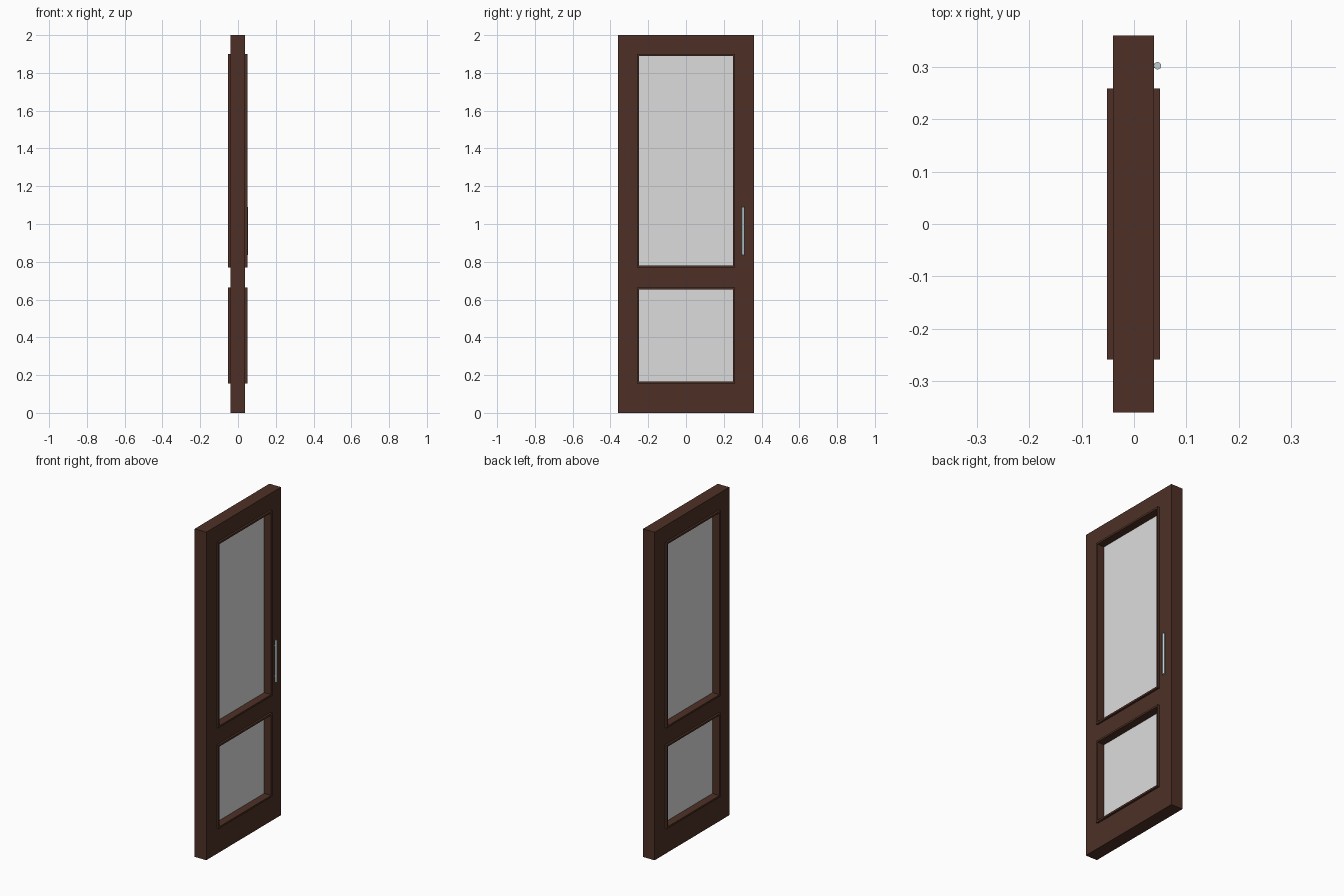
import bpy, bmesh, math
from mathutils import Matrix, Vector

if "Cube" in bpy.data.objects:
    bpy.data.objects.remove(bpy.data.objects["Cube"])


def material(name, rgb):
    m = bpy.data.materials.new(name)
    m.diffuse_color = (*rgb, 1)
    m.use_nodes = True
    m.node_tree.nodes["Principled BSDF"].inputs["Base Color"].default_value = m.diffuse_color
    return m


WOOD = material("dark brown wood", (0.075, 0.030, 0.019))
GLASS = material("pale grey glass", (0.72, 0.72, 0.72))
STEEL = material("cool grey steel", (0.52, 0.62, 0.64))

CX = -0.001                              # centre plane of the door leaf
WINDOWS = {"upper": (0.77, 1.90), "lower": (0.155, 0.665)}
HALF = 0.259                             # half width of both openings


def finish(bm, name, mat):
    bmesh.ops.recalc_face_normals(bm, faces=bm.faces)
    me = bpy.data.meshes.new(name)
    bm.to_mesh(me)
    bm.free()
    me.materials.append(mat)
    ob = bpy.data.objects.new(name, me)
    bpy.context.collection.objects.link(ob)
    return ob


def pierced_slab(name, ys, zs, holes, half_depth, mat):
    """Slab in the YZ plane from a grid of cells, leaving out the hole cells."""
    bm = bmesh.new()
    v = [[bm.verts.new((CX - half_depth, y, z)) for z in zs] for y in ys]
    for i in range(len(ys) - 1):
        for j in range(len(zs) - 1):
            if (i, j) not in holes:
                bm.faces.new((v[i][j], v[i + 1][j], v[i + 1][j + 1], v[i][j + 1]))
    loose = [w for w in bm.verts if not w.link_faces]
    bmesh.ops.delete(bm, geom=loose, context='VERTS')
    ext = bmesh.ops.extrude_face_region(bm, geom=bm.faces[:], use_keep_orig=True)
    moved = [g for g in ext["geom"] if isinstance(g, bmesh.types.BMVert)]
    bmesh.ops.translate(bm, verts=moved, vec=(2 * half_depth, 0, 0))
    return finish(bm, name, mat)


# Door leaf with two openings
(l0, l1), (u0, u1) = WINDOWS["lower"], WINDOWS["upper"]
pierced_slab("door_frame", [-0.36, -HALF, HALF, 0.36], [0, l0, l1, u0, u1, 2.0],
             {(1, 1), (1, 3)}, 0.039, WOOD)

# Raised moulding lining each opening, and the pane inside it
T = 0.011
for label, (z0, z1) in WINDOWS.items():
    pierced_slab(label + "_moulding", [-HALF, -HALF + T, HALF - T, HALF],
                 [z0, z0 + T, z1 - T, z1], {(1, 1)}, 0.051, WOOD)
    pierced_slab(label + "_glass", [-HALF + T, HALF - T], [z0 + T, z1 - T],
                 set(), 0.004, GLASS)


def rod(name, centre, radius, length, axis, sides):
    bm = bmesh.new()
    rot = Vector((0, 0, 1)).rotation_difference(Vector(axis)).to_matrix().to_4x4()
    bmesh.ops.create_cone(bm, cap_ends=True, segments=sides, radius1=radius,
                          radius2=radius, depth=length,
                          matrix=Matrix.Translation(centre) @ rot)
    ob = finish(bm, name, STEEL)
    bpy.context.view_layer.objects.active = ob
    ob.select_set(True)
    bpy.ops.object.shade_smooth_by_angle(angle=math.radians(40))
    ob.select_set(False)


# Pull handle: upright bar on two short posts
rod("handle_bar", (0.045, 0.302, 0.963), 0.007, 0.255, (0, 0, 1), 24)
for label, z in (("lower", 0.87), ("upper", 1.056)):
    rod(label + "_handle_post", (0.040, 0.302, z), 0.004, 0.010, (1, 0, 0), 16)
